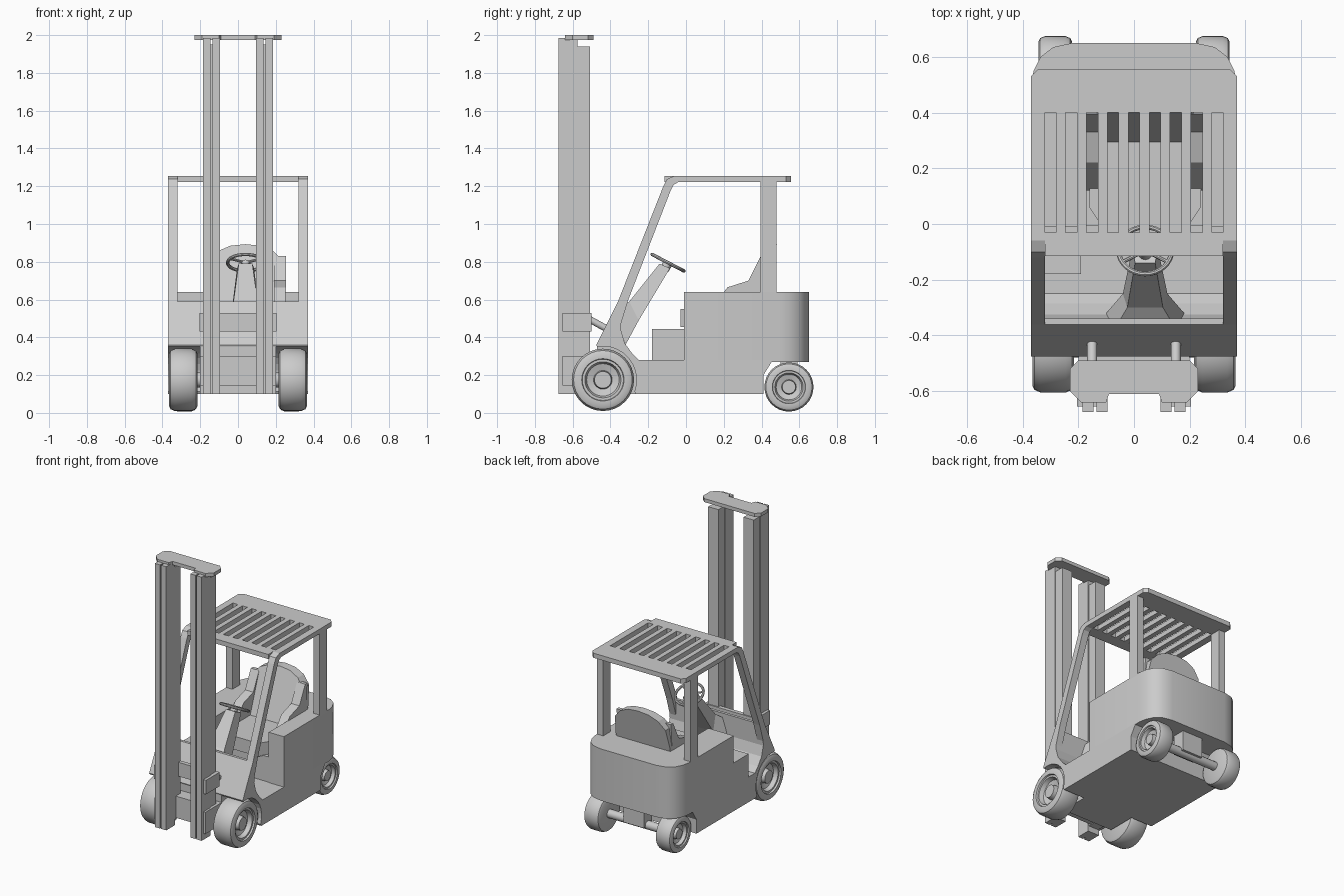
import bpy, bmesh, math
from mathutils import Vector, Matrix

if "Cube" in bpy.data.objects:
    bpy.data.objects.remove(bpy.data.objects["Cube"])


def finish(name, bm, smooth=False):
    bmesh.ops.recalc_face_normals(bm, faces=bm.faces)
    me = bpy.data.meshes.new(name)
    bm.to_mesh(me)
    bm.free()
    ob = bpy.data.objects.new(name, me)
    bpy.context.collection.objects.link(ob)
    if smooth:
        bpy.ops.object.select_all(action='DESELECT')
        ob.select_set(True)
        bpy.context.view_layer.objects.active = ob
        bpy.ops.object.shade_smooth_by_angle(angle=math.radians(35))
    return ob


def place(axis, a, b, t):
    return {'x': (t, a, b), 'y': (a, t, b), 'z': (a, b, t)}[axis]


def prism(name, pts, axis, lo, hi, smooth=False):
    """Extrude a flat outline along an axis."""
    bm = bmesh.new()
    f = bm.faces.new([bm.verts.new(place(axis, a, b, lo)) for a, b in pts])
    r = bmesh.ops.extrude_face_region(bm, geom=[f])
    d = Vector(place(axis, 0, 0, hi - lo))
    bmesh.ops.translate(bm, vec=d, verts=[v for v in r['geom'] if isinstance(v, bmesh.types.BMVert)])
    return finish(name, bm, smooth)


def box(name, x, y, z):
    return prism(name, [(x[0], y[0]), (x[1], y[0]), (x[1], y[1]), (x[0], y[1])], 'z', *z)


def loft(name, sections):
    """Skin matching rings of points, capped at both ends."""
    bm = bmesh.new()
    rings = [[bm.verts.new(p) for p in s] for s in sections]
    n = len(rings[0])
    for a, b in zip(rings, rings[1:]):
        for i in range(n):
            bm.faces.new((a[i], a[(i + 1) % n], b[(i + 1) % n], b[i]))
    bm.faces.new(rings[0])
    bm.faces.new(rings[-1])
    return finish(name, bm)


def wheel(name, cx, cy, cz, r, half, side, seg=32):
    """Lathe tyre, rim and hub around the x axis; side = outward direction."""
    prof = [(-half, 0), (-half, .85 * r), (-.9 * half, .94 * r), (-.6 * half, r), (.6 * half, r),
            (.9 * half, .94 * r), (half, .85 * r), (half, .68 * r), (.85 * half, .66 * r),
            (.85 * half, .58 * r), (.45 * half, .52 * r), (.3 * half, .3 * r),
            (.75 * half, .27 * r), (.75 * half, 0)]
    bm = bmesh.new()
    vs = [bm.verts.new((cx + side * a, cy, cz + b)) for a, b in prof]
    es = [bm.edges.new(p) for p in zip(vs, vs[1:])]
    bmesh.ops.spin(bm, geom=vs + es, cent=(cx, cy, cz), axis=(1, 0, 0),
                   angle=2 * math.pi, steps=seg, use_duplicate=False)
    bmesh.ops.remove_doubles(bm, verts=bm.verts, dist=1e-4)
    return finish(name, bm, True)


def rod(name, p, q, r, r2=None, seg=12):
    p, q = Vector(p), Vector(q)
    bm = bmesh.new()
    m = Matrix.Translation((p + q) / 2) @ (q - p).to_track_quat('Z', 'Y').to_matrix().to_4x4()
    bmesh.ops.create_cone(bm, cap_ends=True, segments=seg, radius1=r, radius2=r2 or r,
                          depth=(q - p).length, matrix=m)
    return finish(name, bm, True)


# chassis, floor and front cowl as one side profile with a wheel arch
arch = [(-.44 + .178 * math.cos(math.radians(a)), .175 + .178 * math.sin(math.radians(a)))
        for a in range(100, -21, -12)]
prism('chassis', arch + [(-.265, .10), (.41, .10), (.41, .20), (.46, .28), (-.25, .28), (-.285, .315),
                         (-.325, .37), (-.345, .44), (-.34, .59), (-.36, .59), (-.475, .36)],
      'x', -.37, .37)
prism('front_bulkhead', [(-.47, .10), (-.26, .10), (-.26, .27), (-.34, .36), (-.47, .36)], 'x', -.2, .2)

# rear body with rounded back corners and a seat well
corner = [(.37, .50), (.36, .55), (.335, .60), (.29, .635), (.22, .65)]
outline = ([(-.17, -.01), (-.17, .40), (.25, .40), (.25, -.01), (.37, -.01)] + corner
           + [(-x, y) for x, y in reversed(corner)] + [(-.37, -.01)])
prism('rear_body', outline, 'z', .27, .64, True)
box('seat_base', (-.17, .25), (-.005, .40), (.27, .46))
box('step', (-.37, -.19), (-.18, -.01), (.28, .445))

# seat
SX = .04
prism('seat_cushion', [(SX + x, y) for x, y in [(-.14, -.03), (.14, -.03), (.2, .06), (.2, .2), (.15, .36),
                                                (-.15, .36), (-.2, .2), (-.2, .06)]], 'z', .455, .55)
arc = [(.2, .48), (.215, .66), (.2, .80), (.15, .855), (.08, .885), (0, .893)]
arc += [(-x, z) for x, z in reversed(arc[:-1])]
loft('seat_back', [[(SX + x, .27 + (z - .48) * .36, z) for x, z in arc],
                   [(SX + x, .39 + (z - .48) * .22, z) for x, z in arc]])
for s, n in ((-1, 'left'), (1, 'right')):
    a, b = sorted((SX + s * .15, SX + s * .215))
    prism(n + '_seat_wing', [(.12, .54), (.22, .665), (.33, .70), (.395, .83), (.42, .83), (.40, .54)],
          'x', a, b)

# steering column and wheel
def ring(hw, back, front):
    return [(SX - hw, *back), (SX + hw, *back), (SX + hw * .8, *front), (SX - hw * .8, *front)]
loft('steering_column', [ring(.14, (-.32, .36), (-.38, .53)), ring(.08, (-.25, .49), (-.30, .59)),
                         ring(.045, (-.085, .765), (-.14, .79))])
tilt = Matrix.Rotation(-.48, 3, 'X')
hub = Vector((SX, -.095, .795))
bpy.ops.mesh.primitive_torus_add(major_radius=.095, minor_radius=.009, major_segments=32,
                                 minor_segments=8, location=hub, rotation=(-.48, 0, 0))
bpy.context.object.name = 'steering_wheel'
bpy.ops.object.shade_smooth_by_angle()
rod('steering_hub', hub - tilt @ Vector((0, 0, .04)), hub + tilt @ Vector((0, 0, .005)), .025)
for i, a in enumerate((90, 210, 330)):
    a = math.radians(a)
    rod(f'steering_spoke_{i}', hub, hub + tilt @ Vector((.093 * math.cos(a), .093 * math.sin(a), 0)), .007, seg=8)

# overhead guard: front bar, rear plate and slats
Z = (1.222, 1.255)
box('roof_front_bar', (-.32, .32), (-.115, -.03), Z)
prism('roof_rear_plate', [(-.37, .40), (.37, .40), (.37, .53), (.345, .555), (-.345, .555), (-.37, .53)], 'z', *Z)
for i in range(8):
    x = -.2625 + i * .075
    box(f'roof_slat_{i}', (x - .0175, x + .0175), (-.03, .40), Z)

for s, n in ((-1, 'left'), (1, 'right')):
    X = sorted((s * .32, s * .37))
    # guard posts and rails
    prism(n + '_front_post', [(-.44, .43), (-.36, .59), (-.12, 1.20), (-.10, 1.238), (-.06, 1.255), (.40, 1.255),
                              (.40, 1.222), (-.04, 1.222), (-.065, 1.208), (-.08, 1.18), (-.305, .60),
                              (-.345, .47), (-.345, .42)], 'x', *X)
    box(n + '_rear_post', X, (.395, .478), (.63, 1.23))
    # wheels and axle stubs
    wheel(n + '_front_wheel', s * .29, -.44, .175, .165, .075, s)
    wheel(n + '_rear_wheel', s * .283, .545, .137, .13, .06, s)
    # mast rails: paired front channels and a shorter rear channel
    for k, (a, b) in enumerate(((.095, .135), (.145, .185))):
        box(f'{n}_mast_rail_{k}', sorted((s * a, s * b)), (-.675, -.575), (.10, 1.985))
    box(n + '_mast_web', sorted((s * .105, s * .175)), (-.655, -.575), (.10, 1.95))
    box(n + '_mast_rear_rail', sorted((s * .10, s * .18)), (-.58, -.508), (.14, 1.94))
    # mast brackets and tilt cylinders
    box(n + '_mast_bracket', sorted((s * .18, s * .205)), (-.655, -.50), (.43, .53))
    box(n + '_lower_bracket', sorted((s * .18, s * .20)), (-.655, -.46), (.145, .30))
    rod(n + '_tilt_cylinder', (s * .15, -.51, .495), (s * .15, -.41, .44), .018)

# cross members
box('mast_cross_bar', (-.19, .19), (-.53, -.50), (.43, .53))
box('lower_cross_bar', (-.19, .19), (-.56, -.46), (.145, .30))
prism('mast_top_plate', [(-.19, -.64), (-.10, -.64), (-.09, -.61), (.09, -.61), (.10, -.64), (.19, -.64),
                         (.23, -.60), (.23, -.52), (.20, -.49), (-.20, -.49), (-.23, -.52), (-.23, -.60)],
      'z', 1.975, 2.0)
rod('front_axle', (-.29, -.44, .175), (.29, -.44, .175), .04)
rod('rear_axle', (-.28, .545, .137), (.28, .545, .137), .03)
box('rear_axle_mount', (-.08, .08), (.50, .59), (.13, .28))
